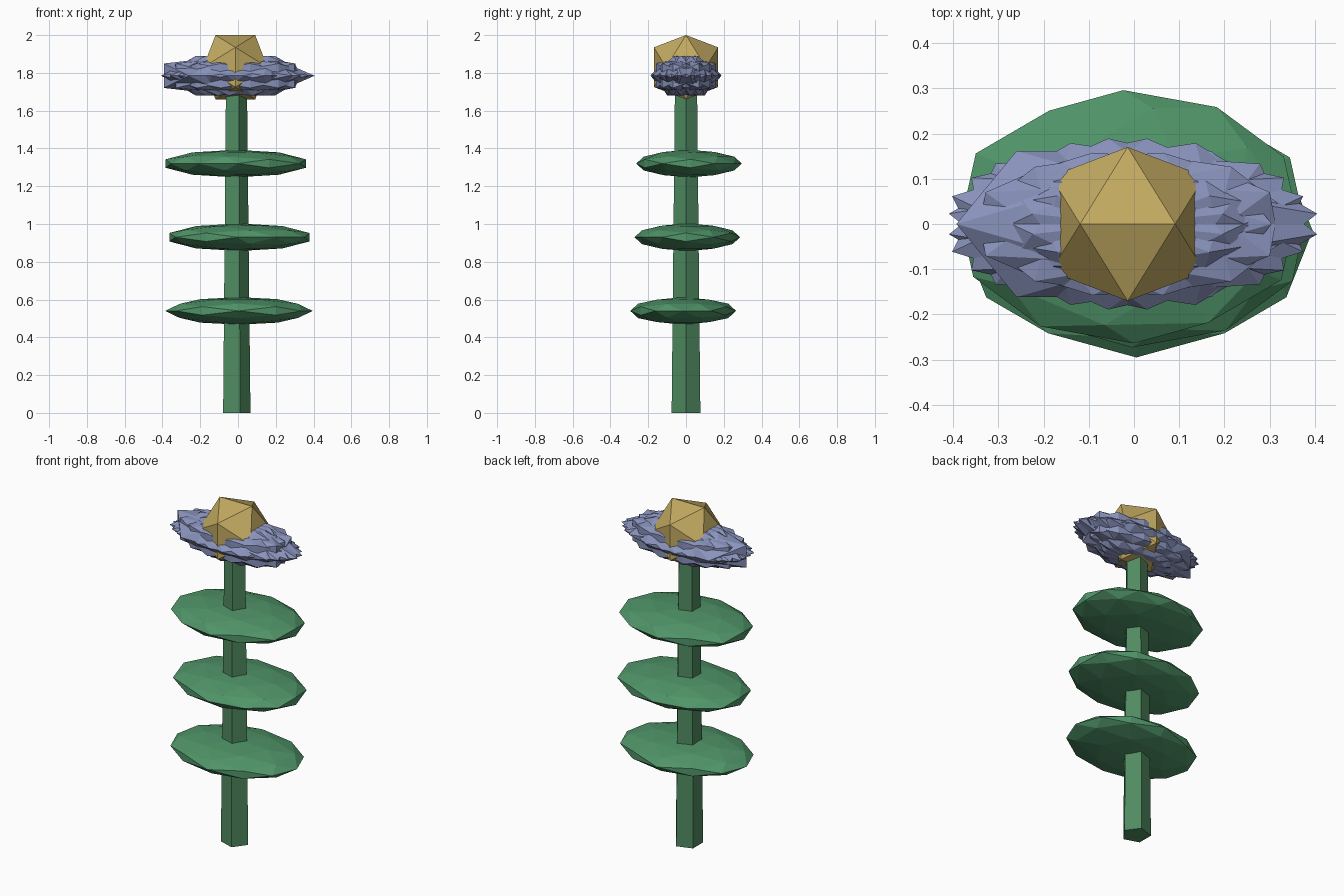
import bpy, bmesh, math
from mathutils import Vector, Matrix

if "Cube" in bpy.data.objects:
    bpy.data.objects.remove(bpy.data.objects["Cube"])


def material(name, rgb):
    m = bpy.data.materials.new(name)
    m.diffuse_color = (*rgb, 1)
    m.use_nodes = True
    m.node_tree.nodes["Principled BSDF"].inputs["Base Color"].default_value = m.diffuse_color
    return m


GREEN = material("stem_green", (0.08, 0.26, 0.12))
LEAF = material("leaf_green", (0.08, 0.30, 0.14))
BLUE = material("petal_blue", (0.25, 0.29, 0.50))
GOLD = material("centre_gold", (0.54, 0.40, 0.12))

# Icosahedron with an edge along x at the top
T = (1 + math.sqrt(5)) / 2
ICO = []
for a in (-1, 1):
    for b in (-T, T):
        ICO += [Vector((a, 0, b)), Vector((0, b, a)), Vector((b, a, 0))]
ICO = [v.normalized() for v in ICO]
# One subdivision, pushed out to the sphere
ICO_FINE = ICO + [(p + q).normalized() for i, p in enumerate(ICO)
                  for q in ICO[i + 1:] if p.dot(q) > 0.4]


def hull(name, points, mat):
    bm = bmesh.new()
    for p in points:
        bm.verts.new(p)
    bmesh.ops.convex_hull(bm, input=bm.verts[:])
    bmesh.ops.recalc_face_normals(bm, faces=bm.faces[:])
    me = bpy.data.meshes.new(name)
    bm.to_mesh(me)
    bm.free()
    me.materials.append(mat)
    ob = bpy.data.objects.new(name, me)
    bpy.context.collection.objects.link(ob)
    return ob


def blob(name, base, loc, size, turn, mat):
    """Sphere-like solid spun about z, then stretched along the world axes."""
    m = (Matrix.Translation(loc) @ Matrix.Diagonal((*size, 1))
         @ Matrix.Rotation(math.radians(turn), 4, 'Z'))
    return hull(name, [m @ p for p in base], mat)


CX = -0.014

# Tapered five-sided stem
hull("stem", [(CX + r * math.cos(k * math.tau / 5), r * math.sin(k * math.tau / 5), z)
              for r, z in ((0.08, 0), (0.062, 1.69)) for k in range(5)], GREEN)

# Three flattened leaves
for i, (x, y, z, turn) in enumerate([(0.005, -0.015, 0.54, 0),
                                     (0.007, 0.007, 0.93, 120),
                                     (-0.012, 0.016, 1.32, 240)]):
    blob(f"leaf_{i + 1}", ICO_FINE, (x, y, z), (0.39, 0.28, 0.073), turn, LEAF)

# Seven overlapping petals
for i in range(7):
    ang = 180 + i * 360 / 7
    shift = -0.03 if i == 0 else (0.012 if i in (1, 6) else 0)
    blob(f"petal_{i + 1}", ICO, (CX + shift, 0, 1.785),
         (0.41, 0.19, 0.123), ang + 90, BLUE)

# Flower centre
blob("flower_centre", ICO, (CX, 0, 1.83), (0.2, 0.2, 0.2), 0, GOLD)
